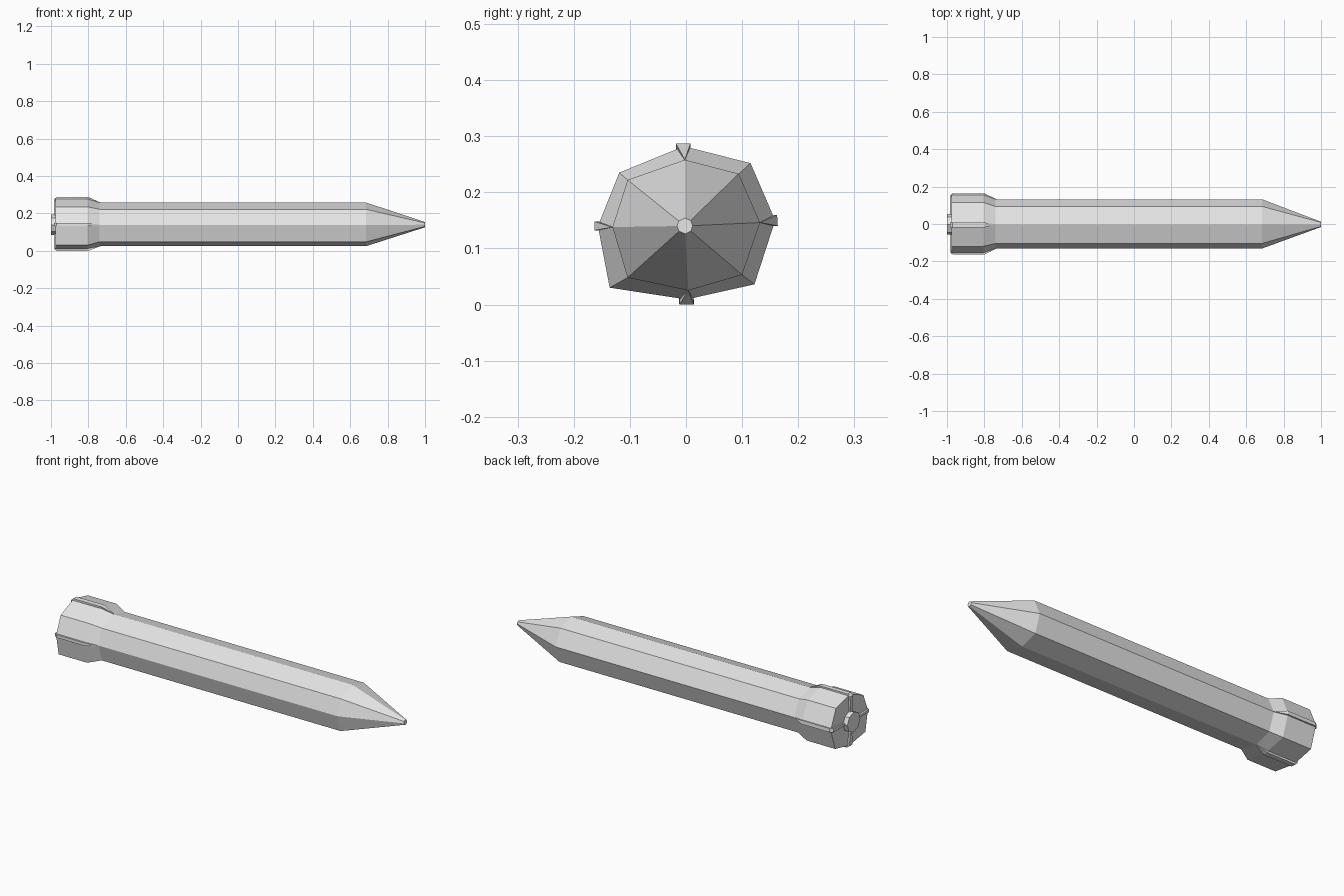
import bpy, bmesh
from mathutils import Vector

cube = bpy.data.objects.get("Cube")
if cube:
    bpy.data.objects.remove(cube, do_unlink=True)

grey = bpy.data.materials.new("light_grey")
grey.use_nodes = True
COLOR = (0.8, 0.8, 0.8, 1)
grey.diffuse_color = COLOR
grey.node_tree.nodes["Principled BSDF"].inputs["Base Color"].default_value = COLOR

AXIS = Vector((-0.002, 0.14))


def finish(name, bm):
    bmesh.ops.recalc_face_normals(bm, faces=bm.faces)
    mesh = bpy.data.meshes.new(name)
    bm.to_mesh(mesh)
    bm.free()
    mesh.materials.append(grey)
    obj = bpy.data.objects.new(name, mesh)
    bpy.context.collection.objects.link(obj)
    return obj


def loft(name, stations):
    """Skin matching (y, z) rings placed along x, and cap both ends."""
    bm = bmesh.new()
    rings = [[bm.verts.new((x, y, z)) for y, z in ring] for x, ring in stations]
    n = len(rings[0])
    for a, b in zip(rings, rings[1:]):
        for i in range(n):
            j = (i + 1) % n
            bm.faces.new((a[i], a[j], b[j], b[i]))
    bm.faces.new(rings[0])
    bm.faces.new(rings[-1])
    return finish(name, bm)


def circle_ring(ring, radius):
    return [AXIS + (Vector(p) - AXIS).normalized() * radius for p in ring]


# Slightly uneven octagons, starting at the top and going round
body = [(-0.002, 0.258), (0.094, 0.233), (0.132, 0.146), (0.1, 0.053),
        (0.004, 0.025), (-0.104, 0.048), (-0.131, 0.138), (-0.104, 0.222)]
flare = [(-0.004, 0.282), (0.115, 0.252), (0.159, 0.15), (0.122, 0.036),
         (0.001, 0.009), (-0.136, 0.03), (-0.157, 0.14), (-0.119, 0.235)]

# Hull with flared tail and pointed nose
loft("hull", [(-0.975, flare), (-0.805, flare), (-0.74, body),
              (0.685, body), (1.0, circle_ring(body, 0.014))])

# Short nozzle at the tail
nozzle = circle_ring(body, 0.055)
loft("nozzle", [(-1.0, nozzle), (-0.96, nozzle)])


def fin(name, inner, tip, half_width):
    """Wedge fin, narrow at the hub and broad at its outer edge."""
    tip, inner = Vector(tip), Vector(inner)
    out = (tip - AXIS).normalized()
    side = Vector((-out.y, out.x)) * half_width
    hub = AXIS + out * 0.04
    shoulder = tip - out * 0.012
    pts = [(-0.735, inner)]
    for s in (-1, 1):
        pts += [(-0.8, tip + side * s), (-0.97, tip + side * s),
                (-0.985, shoulder + side * s), (-0.985, hub + side * s * 0.5)]
    bm = bmesh.new()
    verts = [bm.verts.new((x, p.x, p.y)) for x, p in pts]
    bmesh.ops.convex_hull(bm, input=verts)
    bmesh.ops.dissolve_limit(bm, angle_limit=0.02, verts=bm.verts, edges=bm.edges)
    finish(name, bm)


# Four small fins
fin("top_fin", body[0], (-0.005, 0.287), 0.013)
fin("back_fin", body[2], (0.163, 0.15), 0.01)
fin("bottom_fin", body[4], (0.001, 0.0), 0.013)
fin("front_fin", body[6], (-0.163, 0.14), 0.008)
